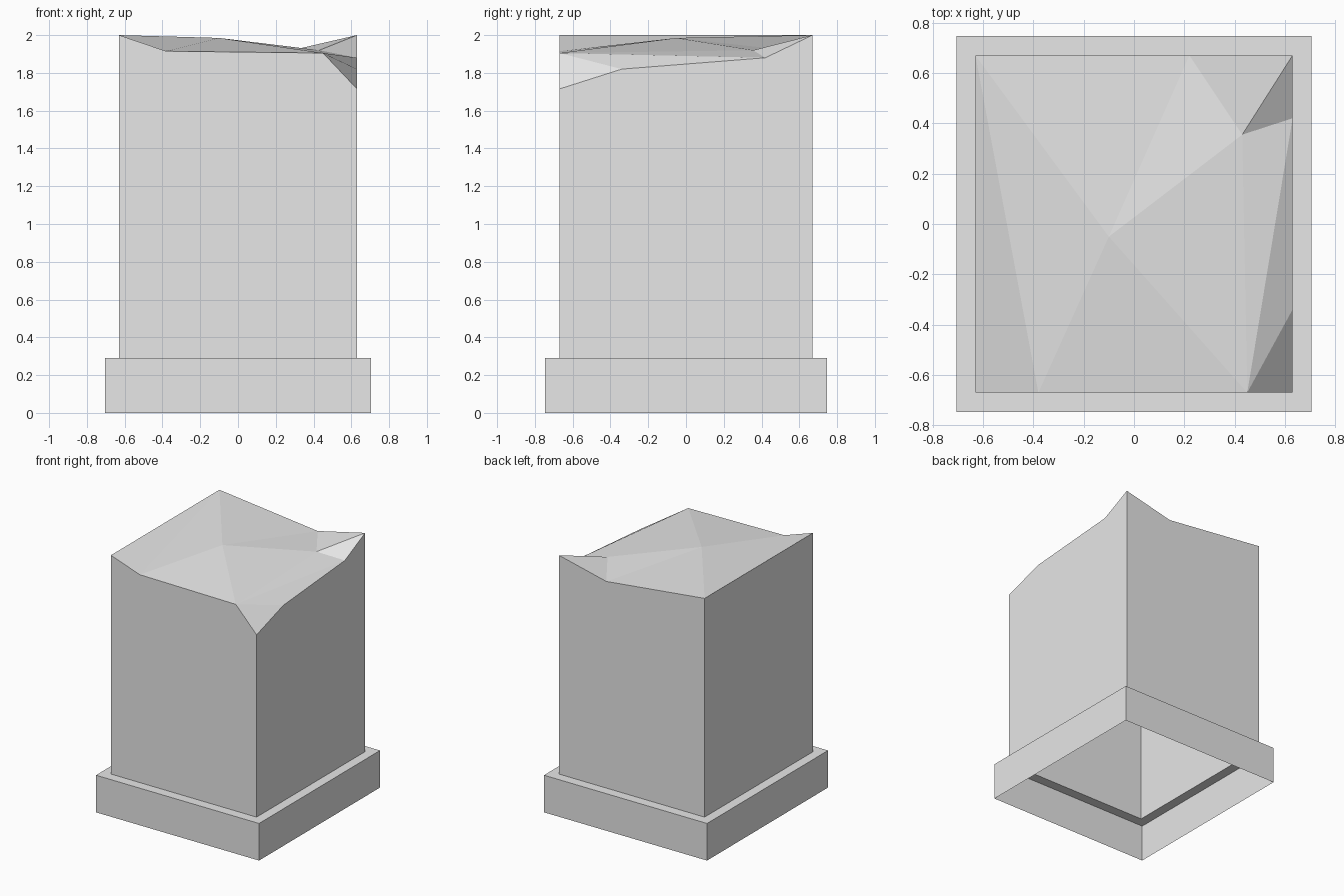
import bpy

cube = bpy.data.objects.get("Cube")
if cube:
    bpy.data.objects.remove(cube, do_unlink=True)

# One plain grey stone material
GREY = (0.8, 0.8, 0.8, 1)
stone = bpy.data.materials.new("grey stone")
stone.use_nodes = True
stone.diffuse_color = GREY
stone.node_tree.nodes["Principled BSDF"].inputs["Base Color"].default_value = GREY

STEP_Z = 0.29


def build(name, points, faces):
    """Make a flat-shaded object from named points and faces listed by name."""
    index = {key: i for i, key in enumerate(points)}
    mesh = bpy.data.meshes.new(name)
    mesh.from_pydata(list(points.values()), [],
                     [[index[key] for key in face.split()] for face in faces])
    mesh.materials.append(stone)
    obj = bpy.data.objects.new(name, mesh)
    bpy.context.collection.objects.link(obj)
    return obj


# Corners run counter-clockwise from the front right
CORNERS = ["fl", "fr", "br", "bl"]
SIGNS = [(-1, -1), (1, -1), (1, 1), (-1, 1)]
X, Y = 0.63, 0.67

# Hollow plinth: open underneath, with a ledge around the pillar
plinth = {}
for key, (sx, sy) in zip(CORNERS, SIGNS):
    plinth["foot_" + key] = (sx * 0.705, sy * 0.747, 0)
    plinth["rim_" + key] = (sx * 0.705, sy * 0.747, STEP_Z)
    plinth["hole_" + key] = (sx * X, sy * Y, STEP_Z)
plinth_faces = []
for a, b in zip(CORNERS, CORNERS[1:] + CORNERS[:1]):
    plinth_faces.append(f"foot_{a} foot_{b} rim_{b} rim_{a}")
    plinth_faces.append(f"rim_{a} rim_{b} hole_{b} hole_{a}")
build("plinth", plinth, plinth_faces)

# Hollow pillar with a broken, uneven top
pillar = {"low_" + key: (sx * X, sy * Y, STEP_Z)
          for key, (sx, sy) in zip(CORNERS, SIGNS)}
pillar.update({
    "fl": (-X, -Y, 2.0),
    "front_a": (-0.38, -Y, 1.915),
    "front_b": (0.45, -Y, 1.905),
    "fr": (X, -Y, 1.715),
    "side_a": (X, -0.34, 1.82),
    "side_b": (X, 0.42, 1.88),
    "br": (X, Y, 2.0),
    "back": (0.22, Y, 1.905),
    "bl": (-X, Y, 2.0),
    "peak": (-0.1, -0.05, 1.985),
    "notch": (0.43, 0.355, 1.92),
})
walls = [
    "low_fl low_fr fr front_b front_a fl",
    "low_fr low_br br side_b side_a fr",
    "low_br low_bl bl back br",
    "low_bl low_fl fl bl",
]
broken_top = [
    "fl front_a bl", "front_a peak bl", "front_a front_b peak",
    "front_b notch peak", "front_b side_b notch", "front_b side_a side_b",
    "front_b fr side_a", "side_b br notch", "notch br back",
    "notch back peak", "peak back bl",
]
build("pillar", pillar, walls + broken_top)
